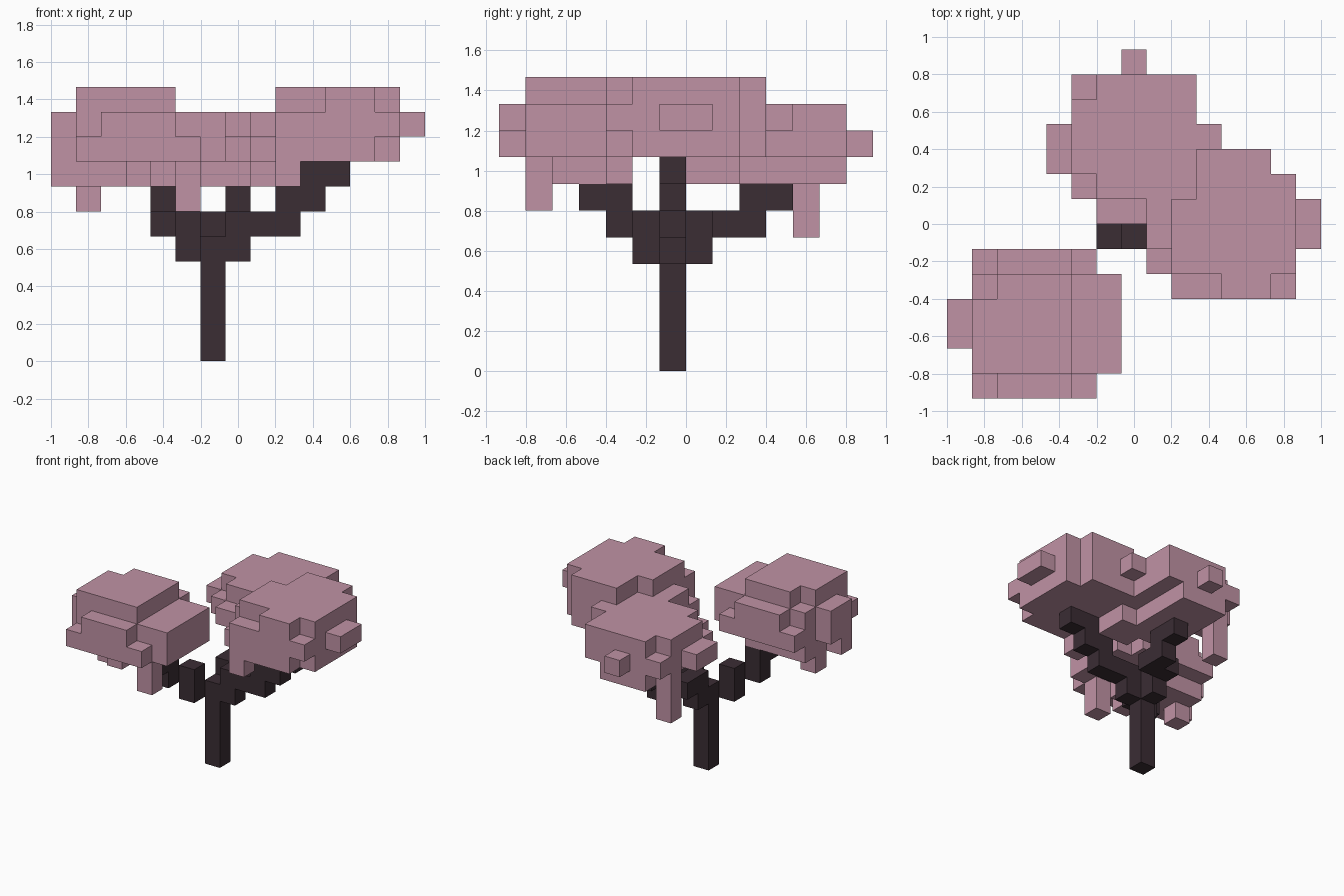
import bpy
import bmesh
from math import radians
from mathutils import Vector

cube = bpy.data.objects.get("Cube")
if cube:
    bpy.data.objects.remove(cube, do_unlink=True)

UNIT = 2 / 15
CORNER = Vector((-1, -7 * UNIT, 0))
AXES = [Vector(a) for a in ((1, 0, 0), (0, 1, 0), (0, 0, 1))]


def make_material(name, color):
    mat = bpy.data.materials.new(name)
    mat.use_nodes = True
    mat.diffuse_color = color
    mat.node_tree.nodes["Principled BSDF"].inputs["Base Color"].default_value = color
    return mat


bark = make_material("dark bark", (0.043, 0.026, 0.034, 1))
blossom = make_material("pink blossom", (0.53, 0.29, 0.375, 1))


def fill(boxes):
    """Grid cells inside inclusive boxes (x0, x1, y0, y1, z0, z1)."""
    return {(x, y, z)
            for x0, x1, y0, y1, z0, z1 in boxes
            for x in range(x0, x1 + 1)
            for y in range(y0, y1 + 1)
            for z in range(z0, z1 + 1)}


# Trunk with three stepped branches
trunk = fill([(6, 6, 6, 6, 0, 4)])
right_branch = fill([(5, 5, 5, 5, 4, 5), (4, 4, 4, 4, 5, 6), (4, 4, 3, 3, 6, 6)])
left_branch = fill([(7, 7, 6, 6, 4, 5), (8, 9, 6, 6, 5, 5),
                    (9, 10, 6, 6, 6, 6), (10, 11, 6, 6, 7, 7)])
back_branch = fill([(6, 6, 7, 7, 4, 5), (6, 7, 8, 8, 5, 5),
                    (7, 7, 9, 9, 5, 6), (7, 7, 10, 10, 6, 6)])

# Front right blossom: stepped mound, side bumps, hanging tufts
right_blossom = fill([
    (1, 4, 1, 3, 10, 10), (2, 4, 4, 4, 10, 10),
    (1, 6, 1, 4, 8, 9),
    (2, 4, 0, 5, 8, 9), (1, 5, 0, 5, 8, 8),
    (0, 0, 2, 3, 8, 9), (0, 0, 2, 2, 7, 7),
    (1, 4, 2, 4, 7, 7), (3, 3, 1, 1, 7, 7),
    (1, 1, 3, 3, 6, 6), (5, 5, 1, 1, 6, 7),
])

# Left blossom
left_blossom = fill([
    (11, 12, 4, 4, 10, 10), (9, 13, 5, 7, 10, 10),
    (10, 13, 8, 8, 10, 10), (10, 12, 9, 9, 10, 10),
    (9, 13, 4, 8, 9, 9), (8, 8, 6, 7, 9, 9), (10, 12, 9, 9, 8, 9),
    (9, 12, 4, 4, 8, 8), (8, 13, 5, 8, 8, 8),
    (14, 14, 6, 7, 9, 9), (10, 10, 10, 10, 9, 9),
    (9, 9, 4, 4, 7, 7), (8, 9, 7, 8, 7, 7),
])

# Back blossom with one long hanging tuft
back_blossom = fill([
    (6, 9, 8, 12, 9, 9), (5, 5, 9, 11, 9, 9),
    (5, 9, 8, 12, 8, 8),
    (4, 4, 9, 10, 8, 8), (7, 7, 13, 13, 8, 8), (6, 7, 7, 7, 8, 8),
    (6, 8, 8, 12, 7, 7), (5, 5, 11, 11, 5, 7),
])
back_blossom -= left_blossom

parts = [
    ("trunk", trunk, bark),
    ("right_branch", right_branch, bark),
    ("left_branch", left_branch, bark),
    ("back_branch", back_branch, bark),
    ("right_blossom", right_blossom, blossom),
    ("left_blossom", left_blossom, blossom),
    ("back_blossom", back_blossom, blossom),
]
occupied = set().union(*(cells for _, cells, _ in parts))


def build(name, cells, mat):
    """Skin the exposed sides of the cells and merge flat regions."""
    bm = bmesh.new()
    for cell in sorted(cells):
        base = Vector(cell)
        for a, axis in enumerate(AXES):
            u, v = AXES[a - 2], AXES[a - 1]
            for step in (0, 1):
                beyond = base + axis * (2 * step - 1)
                if tuple(int(c) for c in beyond) in occupied:
                    continue
                start = base + axis * step
                ring = [start, start + u, start + u + v, start + v]
                if not step:
                    ring.reverse()
                bm.faces.new([bm.verts.new(CORNER + p * UNIT) for p in ring])
    bmesh.ops.remove_doubles(bm, verts=bm.verts, dist=UNIT / 100)
    bmesh.ops.dissolve_limit(bm, angle_limit=radians(1),
                             verts=bm.verts, edges=bm.edges)
    mesh = bpy.data.meshes.new(name)
    bm.to_mesh(mesh)
    bm.free()
    mesh.materials.append(mat)
    obj = bpy.data.objects.new(name, mesh)
    bpy.context.scene.collection.objects.link(obj)


for part in parts:
    build(*part)
